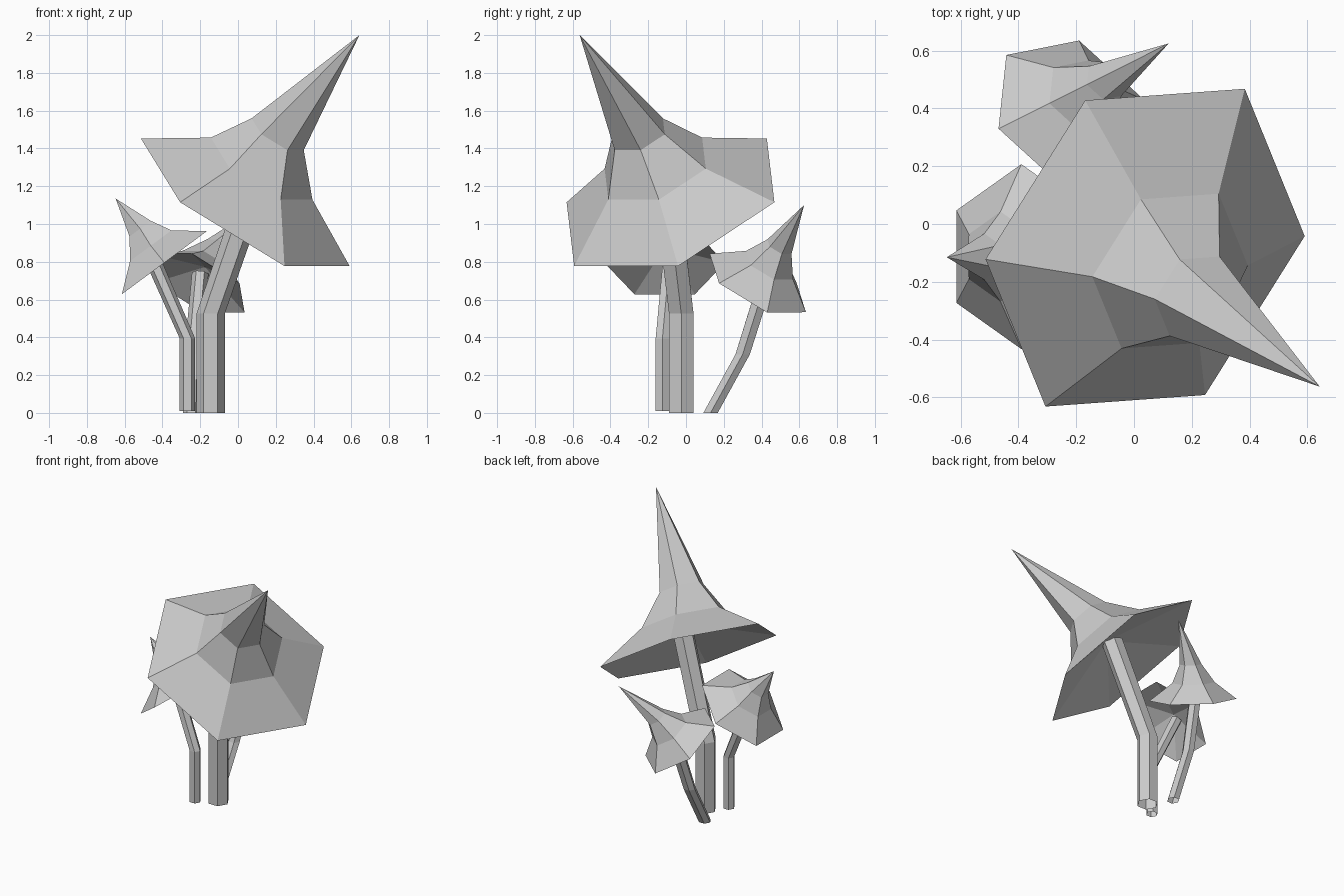
import bpy
import math
from mathutils import Vector

if "Cube" in bpy.data.objects:
    bpy.data.objects.remove(bpy.data.objects["Cube"])


def make_mesh(name, verts, faces):
    mesh = bpy.data.meshes.new(name)
    mesh.from_pydata(verts, [], faces)
    mesh.update()
    ob = bpy.data.objects.new(name, mesh)
    bpy.context.collection.objects.link(ob)
    return ob


def bridge(rings):
    return [(6 * k + i, 6 * k + (i + 1) % 6, 6 * k + 6 + (i + 1) % 6, 6 * k + 6 + i)
            for k in range(rings - 1) for i in range(6)]


# six-sided cap: tilted rings shrinking towards a bent tip, hollowed underneath
def cap(name, a, b, centres, tip):
    a, b = Vector(a), Vector(b)
    spokes = [a, b, b - a, -a, -b, a - b]
    verts = [Vector(c) + s * k for c, k in zip(centres, (1, .487, .25)) for s in spokes]
    hollow = Vector(centres[0]).lerp(Vector(centres[1]), .9)
    verts += [Vector(tip), hollow]
    faces = bridge(3) + [(12 + i, 12 + (i + 1) % 6, 18) for i in range(6)]
    faces += [((i + 1) % 6, i, 19) for i in range(6)]
    return make_mesh(name, verts, faces)


# bent six-sided open stem
def stem(name, path, radius):
    path = [Vector(p) for p in path]
    end_dir = (path[2] - path[1]).normalized()
    tilts = [Vector((0, 0, 1)), Vector((0, 0, 1)), end_dir]
    verts = []
    for p, t in zip(path, tilts):
        q = Vector((0, 0, 1)).rotation_difference(t)
        for i in range(6):
            w = math.radians(60 * i)
            verts.append(p + q @ Vector((radius * math.cos(w), radius * math.sin(w), 0)))
    return make_mesh(name, verts, bridge(3))


# large mushroom
cap("large_cap", (.5525, .04, -.3375), (.345, .55, 0),
    [(.0385, -.082, 1.115), (.125, -.163, 1.293), (.21, -.25, 1.475)], (.643, -.563, 2.0))
stem("large_stem", [(-.145, -.025, 0), (-.145, -.025, .525), (.105, -.11, 1.25)], .075)

# left mushroom
cap("left_cap", (-.225, .16, -.167), (-.225, -.16, -.167),
    [(-.39, -.113, .795), (-.462, -.113, .885), (-.518, -.113, .975)], (-.648, -.115, 1.135))
stem("left_stem", [(-.268, -.125, .01), (-.268, -.125, .395), (-.455, -.085, .82)], .041)

# back mushroom
cap("back_cap", (.252, .05, -.157), (.027, .255, -.155),
    [(-.217, .38, .688), (-.17, .442, .782), (-.10, .495, .88)], (.12, .625, 1.10))
stem("back_stem", [(-.247, .13, 0), (-.24, .30, .31), (-.2, .435, .74)], .044)
